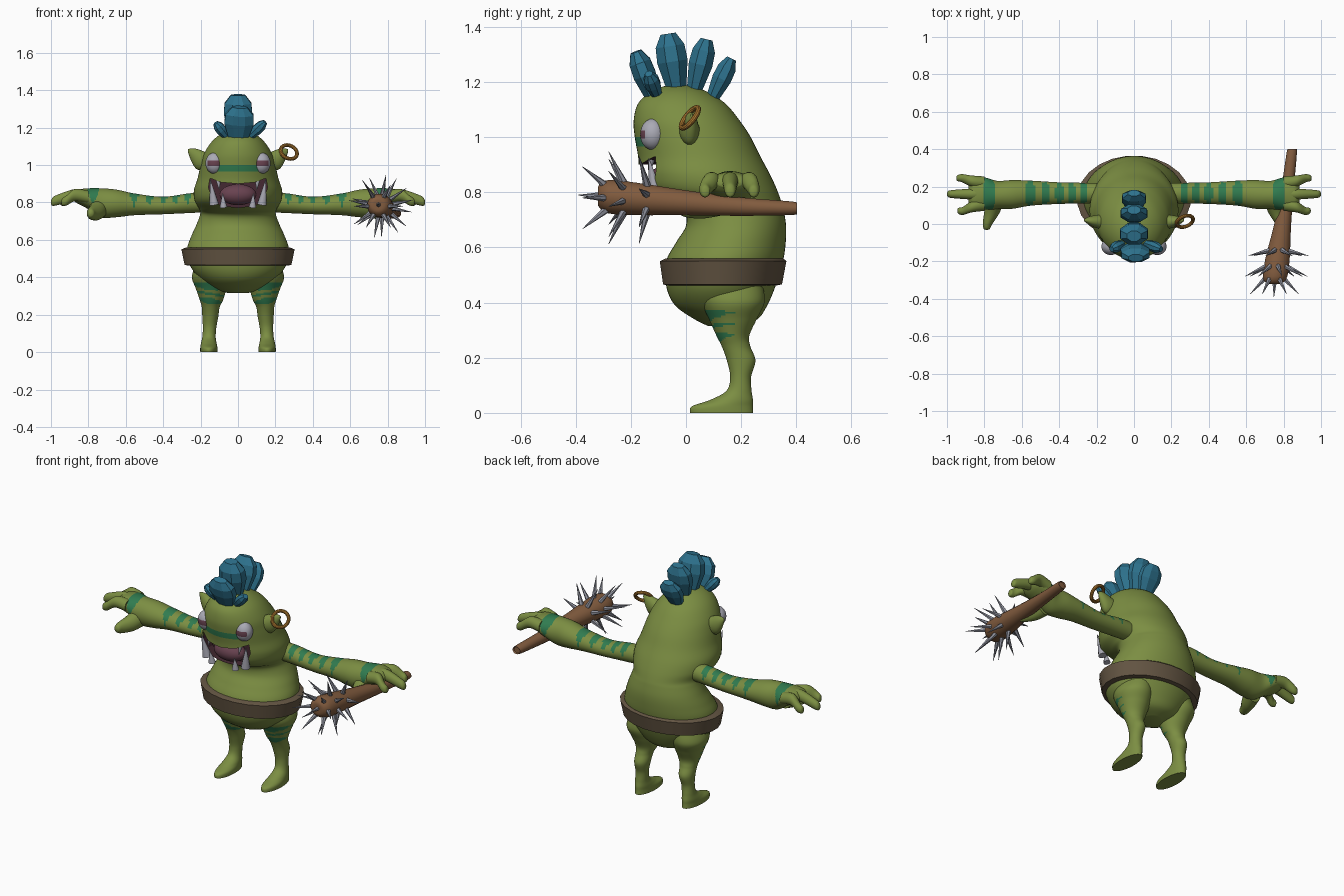
import bpy, bmesh, math
from mathutils import Vector, Matrix

if "Cube" in bpy.data.objects:
    bpy.data.objects.remove(bpy.data.objects["Cube"])


def material(name, r, g, b):
    m = bpy.data.materials.new(name)
    m.use_nodes = True
    m.diffuse_color = (r, g, b, 1)
    m.node_tree.nodes["Principled BSDF"].inputs["Base Color"].default_value = (r, g, b, 1)
    return m


skin = material("green skin", .2, .27, .055)
stripe = material("teal stripe", .03, .2, .08)
leather = material("brown leather", .125, .09, .055)
blue = material("blue hair", .027, .17, .27)
wood = material("club wood", .22, .105, .048)
metal = material("grey metal", .27, .28, .33)
white = material("eye and tooth white", .4, .4, .46)
gold = material("earring gold", .42, .19, .03)
dark = material("mouth dark", .06, .022, .032)
pink = material("tongue and pupil", .14, .055, .08)


def finish(name, bm, mats, rule=None, smooth=50):
    """Turn a bmesh into an object, colouring faces by an optional rule."""
    bmesh.ops.recalc_face_normals(bm, faces=bm.faces)
    if rule:
        for f in bm.faces:
            f.material_index = int(rule(f.calc_center_median()))
    me = bpy.data.meshes.new(name)
    bm.to_mesh(me)
    bm.free()
    for m in mats:
        me.materials.append(m)
    ob = bpy.data.objects.new(name, me)
    bpy.context.collection.objects.link(ob)
    bpy.ops.object.select_all(action='DESELECT')
    ob.select_set(True)
    bpy.context.view_layer.objects.active = ob
    if smooth:
        bpy.ops.object.shade_smooth_by_angle(angle=math.radians(smooth))
    return ob


def spline(rows, steps):
    """Catmull-Rom interpolation of section rows."""
    out = []
    for i in range(len(rows) - 1):
        a, b, c, d = (rows[max(0, min(len(rows) - 1, i + k))] for k in (-1, 0, 1, 2))
        for s in range(steps):
            t = s / steps
            out.append([.5 * (2 * q + (r - p) * t + (2 * p - 5 * q + 4 * r - w) * t * t
                              + (3 * q - p - 3 * r + w) * t ** 3) for p, q, r, w in zip(a, b, c, d)])
    return out + [rows[-1]]


def loft(name, rows, axis, mats, n=32, steps=5, rule=None, side=1, matrix=None, smooth=50):
    """Skin ellipses (position, centre 1, centre 2, radius 1, radius 2) along an axis."""
    bm = bmesh.new()
    rings = []
    for t, c1, c2, r1, r2 in spline(rows, steps):
        ring = []
        for k in range(n):
            a = math.tau * (k + .5) / n
            p, q = c1 + r1 * math.cos(a), c2 + r2 * math.sin(a)
            x, y, z = {'x': (t, p, q), 'y': (p, t, q), 'z': (p, q, t)}[axis]
            ring.append(bm.verts.new((x * side, y, z)))
        rings.append(ring)
    for a, b in zip(rings, rings[1:]):
        for k in range(n):
            bm.faces.new((a[k], a[(k + 1) % n], b[(k + 1) % n], b[k]))
    bm.faces.new(rings[0])
    bm.faces.new(rings[-1])
    if matrix:
        bm.transform(matrix)
    return finish(name, bm, mats, rule, smooth)


def cones(name, items, mat, sides=8):
    """Pointed cones from (base, tip, radius)."""
    bm = bmesh.new()
    for base, tip, r in items:
        base, d = Vector(base), Vector(tip) - Vector(base)
        bmesh.ops.create_cone(bm, cap_ends=True, segments=sides, radius1=r, radius2=.001, depth=d.length,
                              matrix=Matrix.Translation(base + d / 2) @ d.to_track_quat('Z', 'Y').to_matrix().to_4x4())
    return finish(name, bm, [mat])


def ball(name, centre, radii, mats, rule=None):
    bm = bmesh.new()
    bmesh.ops.create_uvsphere(bm, u_segments=64, v_segments=48, radius=1,
                              matrix=Matrix.Translation(centre) @ Matrix.Diagonal((*radii, 1)))
    return finish(name, bm, mats, rule)


def sections(rows):
    """(height, half width, front, back) to loft rows."""
    return [(z, 0, (f + b) / 2, w, (b - f) / 2) for z, w, f, b in rows]


# Head and torso in one skin, with a painted band across the face
body = loft("body", sections([
    (.315, .05, .08, .2), (.34, .13, .03, .26), (.39, .2, -.04, .295), (.46, .255, -.072, .325),
    (.55, .272, -.072, .352), (.62, .25, -.035, .362), (.68, .223, 0, .363), (.735, .203, -.01, .354),
    (.765, .207, -.08, .346), (.81, .232, -.148, .33), (.865, .236, -.168, .305), (.93, .216, -.174, .27),
    (1, .2, -.186, .235), (1.06, .182, -.19, .195), (1.12, .145, -.175, .145), (1.16, .1, -.135, .085),
    (1.183, .05, -.085, .03), (1.19, .01, -.04, -.02)]), 'z', [skin, stripe, dark], n=64, steps=6,
    rule=lambda c: c.y < 0 and .966 < c.z < 1.004 and abs(c.x) < .15)

# Mouth hollow
outline = [(-.15, .93), (-.09, .908), (0, .9), (.09, .908), (.15, .93), (.158, .88), (.14, .825),
           (.095, .785), (0, .772), (-.095, .785), (-.14, .825), (-.158, .88)]
bm = bmesh.new()
face = bm.faces.new([bm.verts.new((x, -.4, z)) for x, z in outline])
ext = bmesh.ops.extrude_face_region(bm, geom=[face])
bmesh.ops.translate(bm, vec=(0, .36, 0), verts=[v for v in ext["geom"] if isinstance(v, bmesh.types.BMVert)])
cutter = finish("mouth_cutter", bm, [skin, stripe, dark], lambda c: 2, 0)
cutter.hide_render = True
cut = body.modifiers.new("mouth", 'BOOLEAN')
cut.operation, cut.solver, cut.object = 'DIFFERENCE', 'EXACT', cutter
bpy.context.view_layer.objects.active = body
bpy.ops.object.modifier_apply(modifier=cut.name)
bpy.data.objects.remove(cutter)

ball("tongue", (0, -.075, .842), (.098, .06, .056), [pink])
teeth = []
for s in (1, -1):
    teeth += [((s * .128, -.11, .79), (s * .148, -.135, .925), .026),
              ((s * .078, -.135, .775), (s * .082, -.15, .85), .02),
              ((s * .105, -.125, .925), (s * .1, -.135, .865), .015)]
cones("teeth", teeth, white, 10)

# Belt
loft("belt", sections([(.462, .262, -.07, .33), (.466, .288, -.085, .35), (.55, .305, -.097, .366),
                       (.56, .278, -.075, .355)]), 'z', [leather], n=24, steps=1, smooth=30)

# Stripe rules for limbs
def arm_stripe(c):
    x = abs(c.x)
    a = abs(math.atan2(c.y - .165, c.z - .79))
    bands = [(.27, .018), (.335, .019), (.4, .02), (.475, .022), (.555, .024), (.775, .03)]
    return any(abs(x - b) < w * min(1, 1.7 * (1 - a / 1.75)) for b, w in bands)


def leg_stripe(c):
    a = abs(math.atan2(abs(c.x) - .16, .17 - c.y))
    z = c.z - .15 * (abs(c.x) - .16)
    return any(abs(z - h) < w * (1 - a / 1.8) for h, w in [(.352, .022), (.313, .008), (.275, .02)])


for s, label in ((1, "left"), (-1, "right")):
    # Arm, fingers and thumb
    loft(label + "_arm", [
        (.12, .165, .8, .05, .05), (.25, .165, .797, .055, .053), (.4, .165, .784, .058, .047),
        (.55, .165, .79, .067, .058), (.65, .158, .795, .077, .074), (.73, .155, .798, .076, .078),
        (.8, .163, .82, .086, .056), (.86, .16, .832, .078, .036), (.885, .158, .832, .045, .015)],
        'x', [skin, stripe], steps=12, rule=arm_stripe, side=s)
    for name, y0, y1, end in (("back", .22, .245, .95), ("middle", .16, .16, 1), ("front", .105, .07, .945)):
        loft(f"{label}_{name}_finger", [
            (.8, y0, .828, .035, .035), (.87, y0 * .6 + y1 * .4, .84, .03, .033),
            (end - .03, y1, .812, .022, .028), (end - .006, y1, .803, .016, .02), (end, y1, .8, .004, .005)],
            'x', [skin], n=16, side=s)
    loft(label + "_thumb", [
        (.13, .74, .775, .05, .06), (.06, .76, .75, .042, .046), (0, .783, .742, .026, .033),
        (-.025, .787, .742, .017, .02), (-.032, .787, .742, .004, .005)], 'y', [skin], n=16, side=s)
    # Leg and foot
    loft(label + "_leg", [
        (.46, .14, .16, .09, .12), (.4, .15, .17, .097, .115), (.34, .144, .17, .082, .087),
        (.28, .142, .17, .063, .06), (.24, .146, .182, .048, .052), (.19, .148, .2, .043, .052),
        (.13, .152, .198, .036, .038), (.08, .155, .192, .036, .046), (.047, .156, .165, .042, .078),
        (.024, .156, .132, .046, .111), (0, .156, .129, .046, .115)],
        'z', [skin, stripe], steps=9, rule=leg_stripe, side=s)
    # Ear and eye
    loft(label + "_ear", [
        (.16, .01, 1.02, .042, .045), (.215, .014, 1.03, .032, .056), (.245, .018, 1.05, .02, .04),
        (.268, .02, 1.077, .004, .008)], 'x', [skin], n=16, side=s)
    ball(label + "_eye", (s * .125, -.12, 1.01), (.049, .046, .057), [white, pink],
         lambda c: c.y < -.12 and abs(abs(c.x) - .125) < .037 and abs(c.z - 1.01) < .016)

# Earring
ring = Vector((.3, -.75, .6)).to_track_quat('Z', 'Y')
bpy.ops.mesh.primitive_torus_add(location=(.272, .014, 1.07), rotation=ring.to_euler(), major_radius=.046,
                                 minor_radius=.01, major_segments=32, minor_segments=10)
earring = bpy.context.object
earring.name = "earring"
earring.data.materials.append(gold)
bpy.ops.object.shade_smooth_by_angle()

# Crystal hair tufts: base, tip, half width, half depth
tufts = [((0, -.11, 1.12), (.01, -.182, 1.31), .085, .045), ((0, -.03, 1.15), (0, -.065, 1.375), .082, .06),
         ((0, .025, 1.15), (0, .075, 1.355), .078, .047), ((0, .085, 1.12), (0, .165, 1.285), .07, .038),
         ((.05, -.1, 1.14), (.145, -.135, 1.23), .03, .03), ((-.05, -.1, 1.14), (-.12, -.135, 1.225), .03, .03)]
for i, (base, tip, rx, ry) in enumerate(tufts):
    d = Vector(tip) - Vector(base)
    place = Matrix.Translation(base) @ Vector((0, 0, 1)).rotation_difference(d).to_matrix().to_4x4()
    loft(f"hair_tuft_{i + 1}", [(d.length * t, 0, 0, rx * w, ry * w) for t, w in
                                ((0, .55), (.55, 1), (.8, .95), (1, .5))],
         'z', [blue], n=8, steps=1, matrix=place, smooth=0)

# Club
loft("club", [(.395, .845, .742, .02, .018), (.385, .844, .742, .028, .025), (.2, .822, .748, .034, .034),
              (0, .795, .762, .046, .046), (-.18, .768, .776, .066, .06), (-.28, .755, .784, .066, .062),
              (-.315, .75, .786, .045, .042), (-.32, .75, .786, .02, .02)], 'y', [wood], n=16, steps=3)

# Club spikes in rings that lean forward
spikes = []
for y, count, out, lean, turn in ((-.14, 7, .165, -.03, .2), (-.22, 8, .17, -.06, .6), (-.285, 6, .13, -.09, 0)):
    cx, cz = .76 + (y + .22) * .14, .78
    for k in range(count):
        a = turn + math.tau * k / count
        u, v = math.cos(a), math.sin(a)
        spikes.append(((cx + u * .045, y, cz + v * .045), (cx + u * out, y + lean, cz + v * out), .015))
spikes.append(((.752, -.3, .787), (.748, -.39, .79), .015))
cones("club_spikes", spikes, metal, 6)
